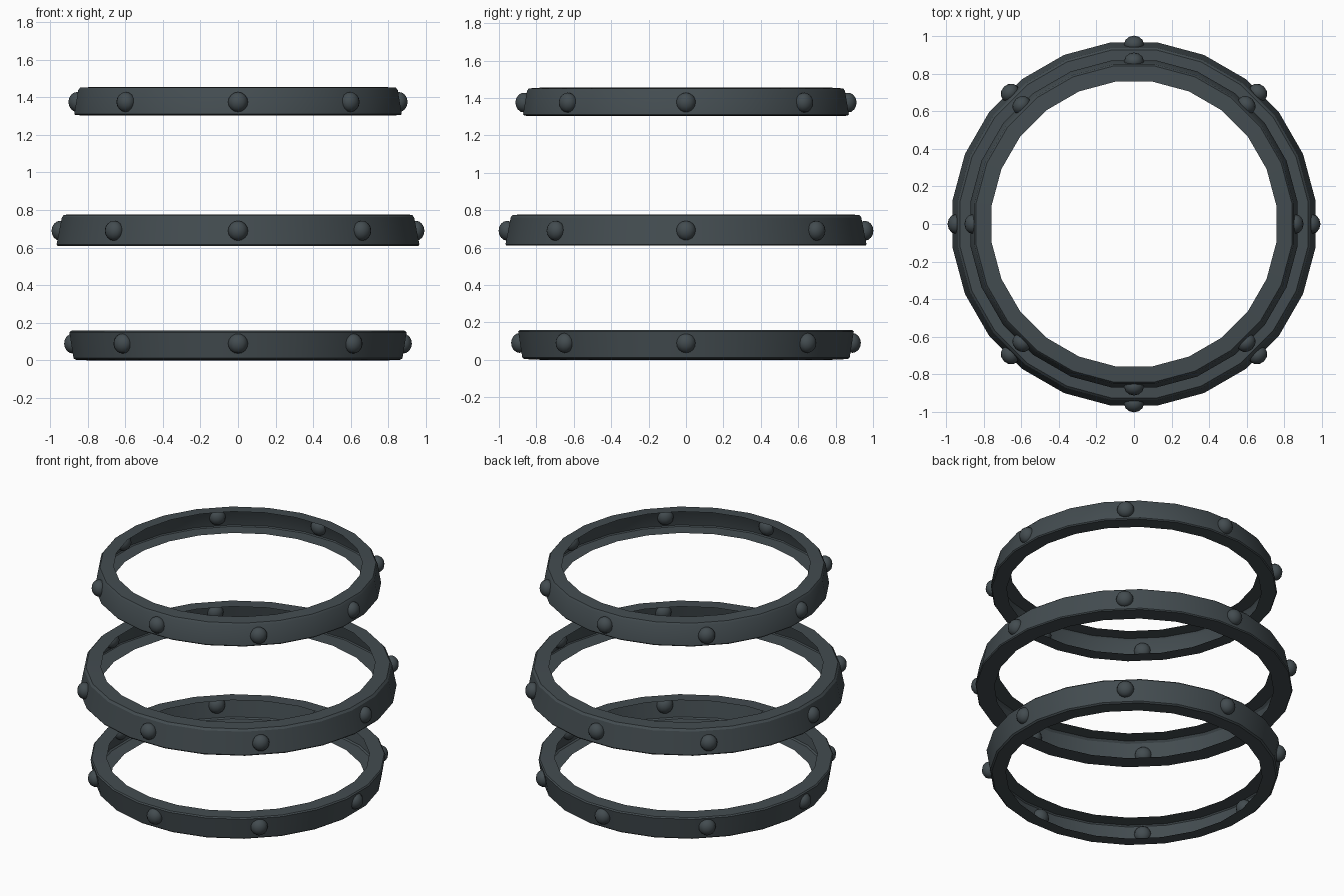
import bpy, bmesh, math
from mathutils import Matrix, Vector

if "Cube" in bpy.data.objects:
    bpy.data.objects.remove(bpy.data.objects["Cube"])

SIDES = 24

iron = bpy.data.materials.new("dark_slate_iron")
iron.diffuse_color = (0.056, 0.072, 0.080, 1)
iron.use_nodes = True
iron.node_tree.nodes["Principled BSDF"].inputs["Base Color"].default_value = iron.diffuse_color


def finish(bm, name, angle):
    me = bpy.data.meshes.new(name)
    bm.to_mesh(me)
    bm.free()
    me.materials.append(iron)
    ob = bpy.data.objects.new(name, me)
    bpy.context.collection.objects.link(ob)
    bpy.ops.object.select_all(action='DESELECT')
    ob.select_set(True)
    bpy.context.view_layer.objects.active = ob
    bpy.ops.object.shade_smooth_by_angle(angle=math.radians(angle))
    return ob


def hoop(name, profile):
    """Channel-shaped band, open on the inner side, spun around z."""
    bm = bmesh.new()
    rows = []
    for r, z in profile:
        k = r / math.cos(math.pi / SIDES)  # r is measured to the flat of each side
        rows.append([bm.verts.new((k * math.cos(a), k * math.sin(a), z))
                     for a in (2 * math.pi * (i + 0.5) / SIDES for i in range(SIDES))])
    for lo, hi in zip(rows, rows[1:]):
        for i in range(SIDES):
            j = (i + 1) % SIDES
            bm.faces.new((lo[i], lo[j], hi[j], hi[i]))
    finish(bm, name, 30)


def rivets(name, r, z):
    """Eight slightly flattened studs around a hoop."""
    d = math.radians(46.6)
    spots = [(0, r - 0.004), (math.pi, r - 0.004),
             (math.pi / 2, r + 0.006), (-math.pi / 2, r + 0.006)]
    spots += [(a, r + 0.01) for a in (d, math.pi - d, math.pi + d, -d)]
    bm = bmesh.new()
    for a, rad in spots:
        m = (Matrix.Rotation(a, 4, 'Z') @ Matrix.Translation(Vector((rad, 0, z)))
             @ Matrix.Diagonal((0.046, 0.053, 0.053, 1)))
        bmesh.ops.create_uvsphere(bm, u_segments=12, v_segments=8, radius=1, matrix=m)
    finish(bm, name, 60)


# Bottom hoop widens upward
hoop("bottom_hoop", [(0.78, 0.0), (0.865, 0.004), (0.875, 0.012),
                     (0.897, 0.15), (0.89, 0.158), (0.80, 0.16)])
rivets("bottom_rivets", 0.883, 0.09)

# Middle hoop is the widest
hoop("middle_hoop", [(0.85, 0.61), (0.96, 0.61), (0.965, 0.617),
                     (0.937, 0.762), (0.925, 0.775), (0.835, 0.777)])
rivets("middle_rivets", 0.95, 0.69)

# Top hoop narrows upward
hoop("top_hoop", [(0.775, 1.303), (0.865, 1.305), (0.871, 1.312),
                  (0.85, 1.438), (0.84, 1.451), (0.757, 1.456)])
rivets("top_rivets", 0.86, 1.375)
